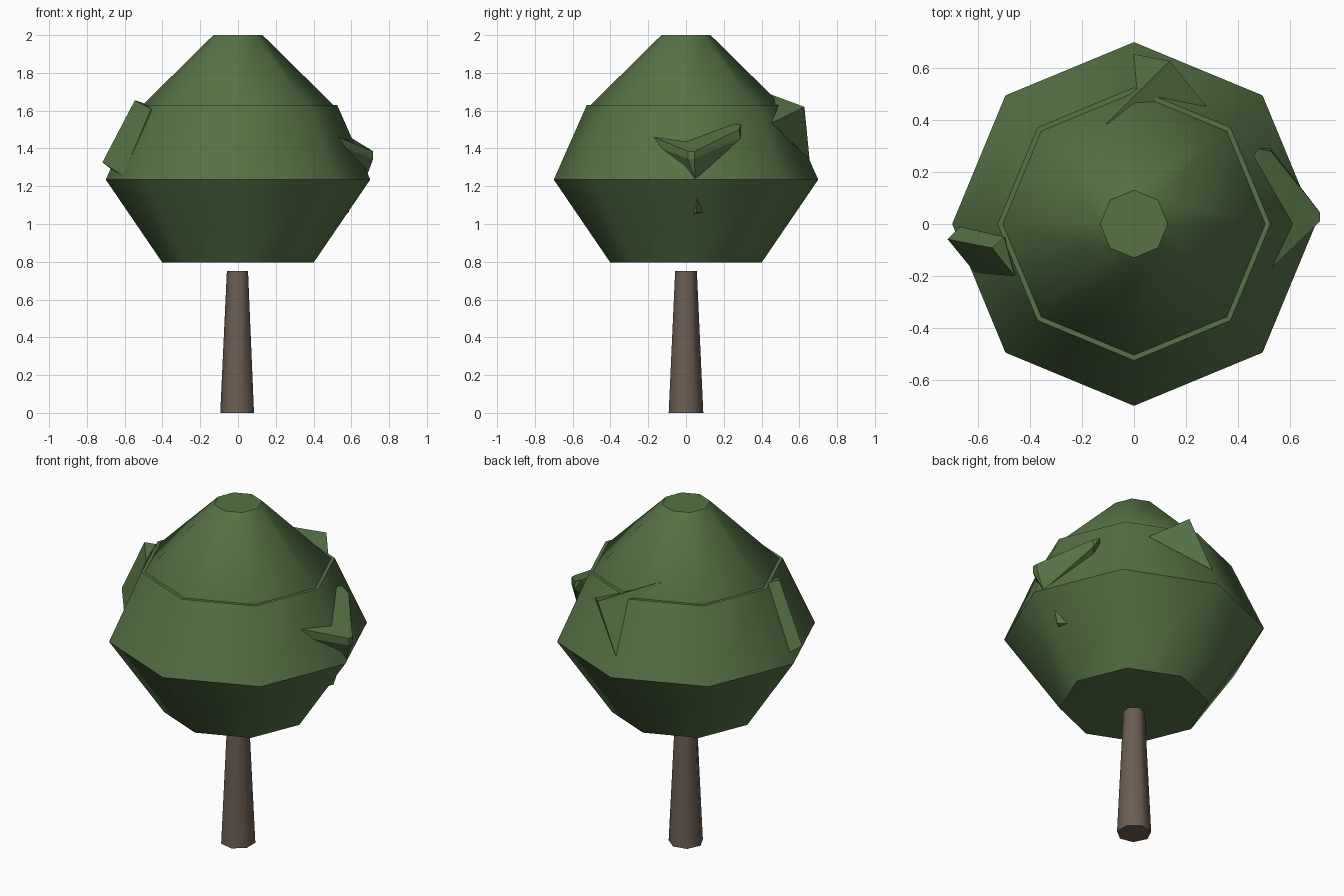
import bpy, bmesh, math

if "Cube" in bpy.data.objects:
    bpy.data.objects.remove(bpy.data.objects["Cube"])


def material(name, color):
    m = bpy.data.materials.new(name)
    m.diffuse_color = (*color, 1)
    m.use_nodes = True
    m.node_tree.nodes["Principled BSDF"].inputs["Base Color"].default_value = m.diffuse_color
    return m


LEAF = material("leaf green", (0.09, 0.17, 0.06))
BARK = material("bark brown", (0.15, 0.11, 0.085))


def finish(name, bm, mat, smooth_angle=None):
    bmesh.ops.recalc_face_normals(bm, faces=bm.faces[:])
    if smooth_angle:
        for f in bm.faces:
            f.smooth = True
        for e in bm.edges:
            e.smooth = e.calc_face_angle(math.pi) < math.radians(smooth_angle)
    me = bpy.data.meshes.new(name)
    bm.to_mesh(me)
    bm.free()
    me.materials.append(mat)
    bpy.context.collection.objects.link(bpy.data.objects.new(name, me))


def lathe(name, profile, sides, start, mat, smooth_angle):
    """Stack rings of (radius, height), skin them and cap both ends."""
    bm = bmesh.new()
    rings = []
    for r, z in profile:
        angles = [start + 2 * math.pi * i / sides for i in range(sides)]
        rings.append([bm.verts.new((r * math.cos(a), r * math.sin(a), z)) for a in angles])
    for lo, hi in zip(rings, rings[1:]):
        for i in range(sides):
            j = (i + 1) % sides
            bm.faces.new((lo[i], lo[j], hi[j], hi[i]))
    bm.faces.new(rings[0][::-1])
    bm.faces.new(rings[-1])
    finish(name, bm, mat, smooth_angle)


def clump(name, points):
    """Faceted leaf clump: convex hull of its corners, sunk into the crown."""
    bm = bmesh.new()
    verts = [bm.verts.new(p) for p in points]
    hull = bmesh.ops.convex_hull(bm, input=verts)
    junk = {v for v in hull["geom_interior"] + hull["geom_unused"]
            if isinstance(v, bmesh.types.BMVert)}
    bmesh.ops.delete(bm, geom=list(junk), context='VERTS')
    finish(name, bm, LEAF)


# Trunk
lathe("trunk", [(0.094, 0), (0.059, 0.75)], 7, math.pi, BARK, 55)

# Crown
lathe("lower_crown", [(0.40, 0.795), (0.70, 1.235), (0.525, 1.63)], 8, 0, LEAF, 45.5)
lathe("upper_crown", [(0.505, 1.58), (0.505, 1.63), (0.13, 2.0)], 8, 0, LEAF, 45.5)

# Leaf clumps poking out of the crown
clump("right_clump", [
    (0.53, -0.17, 1.46), (0.716, 0.01, 1.385), (0.716, 0.045, 1.385),
    (0.527, 0.28, 1.50), (0.48, 0.29, 1.525), (0.716, 0.01, 1.345),
    (0.716, 0.045, 1.345), (0.53, -0.17, 1.415), (0.527, 0.29, 1.453),
    (0.675, 0.048, 1.235), (0.30, 0.05, 1.57), (0.30, 0.05, 1.25)])
clump("right_leaf_tip", [
    (0.61, 0.06, 1.145), (0.545, 0.09, 1.06), (0.545, 0.03, 1.05),
    (0.585, 0.055, 1.06), (0.48, 0.06, 1.08)])
clump("left_clump", [
    (-0.718, -0.058, 1.326), (-0.67, -0.01, 1.29), (-0.50, -0.05, 1.64),
    (-0.546, -0.092, 1.655), (-0.46, -0.20, 1.61), (-0.61, -0.19, 1.255),
    (-0.40, -0.12, 1.4)])
clump("back_clump", [
    (0.138, 0.627, 1.62), (0, 0.654, 1.342), (0.277, 0.454, 1.535),
    (-0.108, 0.385, 1.71), (0, 0.3, 1.45)])
